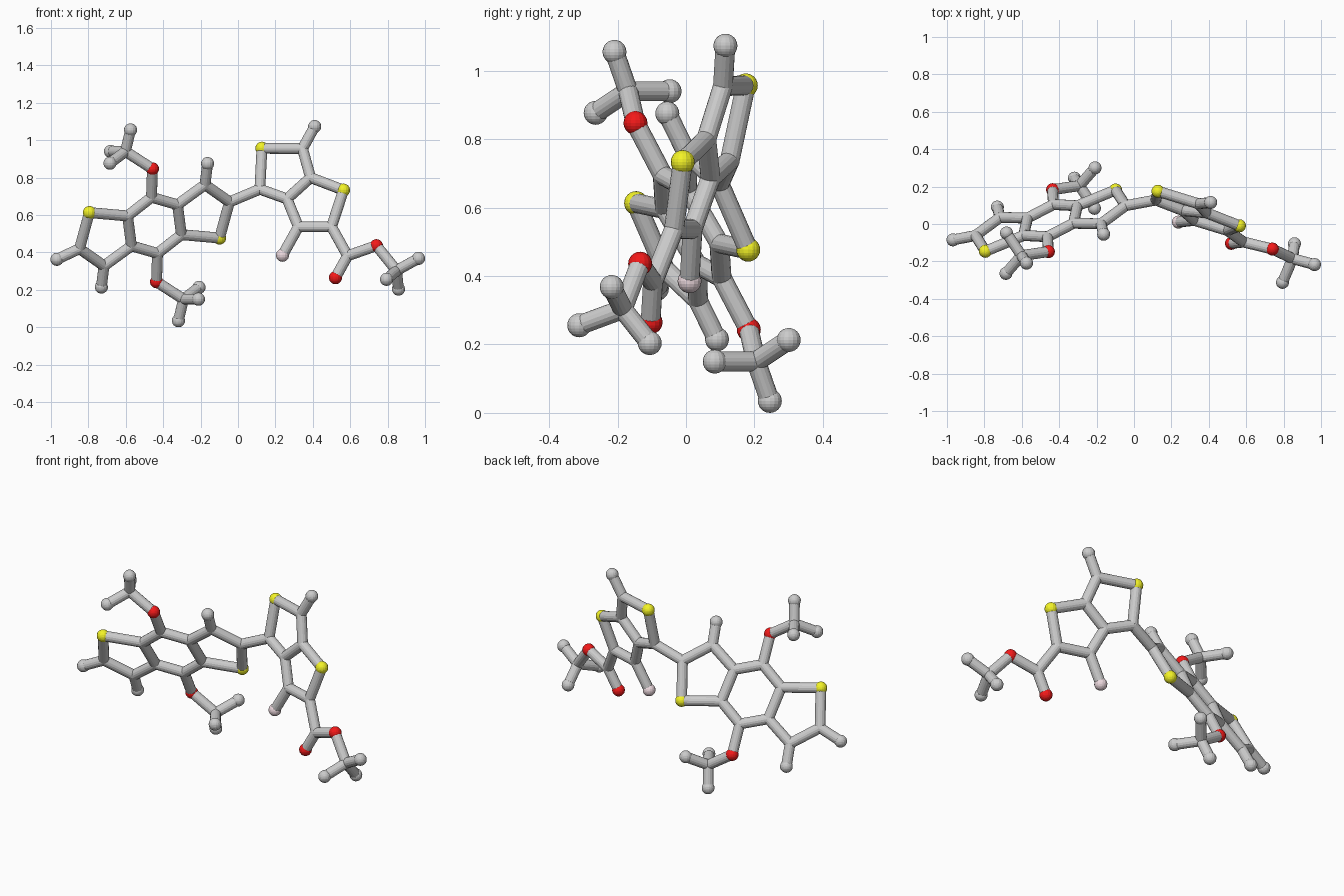
import bpy, bmesh
from mathutils import Vector

if "Cube" in bpy.data.objects:
    bpy.data.objects.remove(bpy.data.objects["Cube"])

BOND_R, ATOM_R, SIDES = 0.029, 0.035, 16
atoms, bonds = {}, []


def link(*chains):
    for chain in chains:
        names = chain.split()
        bonds.extend(zip(names, names[1:]))


# Three-ring core: half of it, point-mirrored about its centre
centre = Vector((-0.4465, 0.018, 0.545))
flat = {"S1": (-.348, .068), "C2": (-.401, -.125), "C3": (-.27, -.217),
        "H3": (-.284, -.33), "C4": (-.123, -.11), "C5": (-.144, .05),
        "C6": (-.016, .15), "O7": (-.011, .302)}
half = {k: Vector((x, .366 * x - .535 * z, z)) for k, (x, z) in flat.items()}
half.update(C8=Vector((-.155, -.187, .395)), H8a=Vector((-.128, -.227, .51)),
            H8b=Vector((-.235, -.066, .395)), H8c=Vector((-.238, -.282, .332)))
for tag, sign in (("L", 1), ("R", -1)):
    for k, v in half.items():
        atoms[k + tag] = centre + sign * v
    for c in ("S1 C2 C3 C4 C5 S1", "C3 H3", "C5 C6 O7 C8", "C8 H8a", "C8 H8b", "C8 H8c"):
        link(" ".join(n + tag for n in c.split()))
link("C6L C4R", "C6R C4L")
atoms["H2"] = Vector((-.968, -.085, .363))
link("C2L H2")

# Two-ring side unit, lying in its own tilted plane
side = {"Ca": (.117, .738), "Sa": (.128, .957), "Cb": (.345, .955), "Hb": (.41, 1.073),
        "Cc": (.388, .80), "Cd": (.262, .686), "Sb": (.564, .733), "Ce": (.5, .537),
        "Cf": (.323, .537), "Ff": (.238, .385), "Cg": (.586, .382), "Og": (.521, .265)}
for k, (x, z) in side.items():
    atoms[k] = Vector((x, -.3054 * x + .2287 * z - .005, z))

# Side-chain tail
atoms.update(Oh=Vector((.74, -.134, .436)), Ci=Vector((.848, -.185, .303)),
             Hi=Vector((.965, -.217, .368)), Hj=Vector((.794, -.312, .256)),
             Hk=Vector((.858, -.106, .204)))
link("C2R Ca Sa Cb Cc Cd Ca", "Cb Hb", "Cc Sb Ce Cf Cd", "Cf Ff", "Ce Cg Og",
     "Cg Oh Ci Hi", "Ci Hj", "Ci Hk")


def finish(bm, name, colour=None):
    mesh = bpy.data.meshes.new(name)
    bm.to_mesh(mesh)
    bm.free()
    obj = bpy.data.objects.new(name, mesh)
    bpy.context.collection.objects.link(obj)
    if colour:
        mat = bpy.data.materials.new(name)
        mat.diffuse_color = colour
        mat.use_nodes = True
        mat.node_tree.nodes["Principled BSDF"].inputs["Base Color"].default_value = mat.diffuse_color
        mesh.materials.append(mat)


# Rods between atoms
bm = bmesh.new()
for a, b in bonds:
    p, q = atoms[a], atoms[b]
    d = q - p
    m = d.to_track_quat('Z', 'Y').to_matrix().to_4x4()
    m.translation = (p + q) / 2
    bmesh.ops.create_cone(bm, cap_ends=True, segments=SIDES, radius1=BOND_R,
                          radius2=BOND_R, depth=d.length, matrix=m)
finish(bm, "bond_rods")

# Balls, grouped by kind
kinds = {"C": ("carbon_joints", BOND_R, None),
         "H": ("hydrogen_balls", ATOM_R, None),
         "S": ("sulfur_balls", ATOM_R, (.9, .9, .02, 1)),
         "O": ("oxygen_balls", ATOM_R, (.9, .01, .01, 1)),
         "F": ("halogen_ball", ATOM_R, (.85, .7, .74, 1))}
for letter, (name, radius, colour) in kinds.items():
    bm = bmesh.new()
    for k, p in atoms.items():
        if k[0] == letter:
            geo = bmesh.ops.create_uvsphere(bm, u_segments=SIDES, v_segments=12, radius=radius)
            bmesh.ops.translate(bm, verts=geo["verts"], vec=p)
    finish(bm, name, colour)
